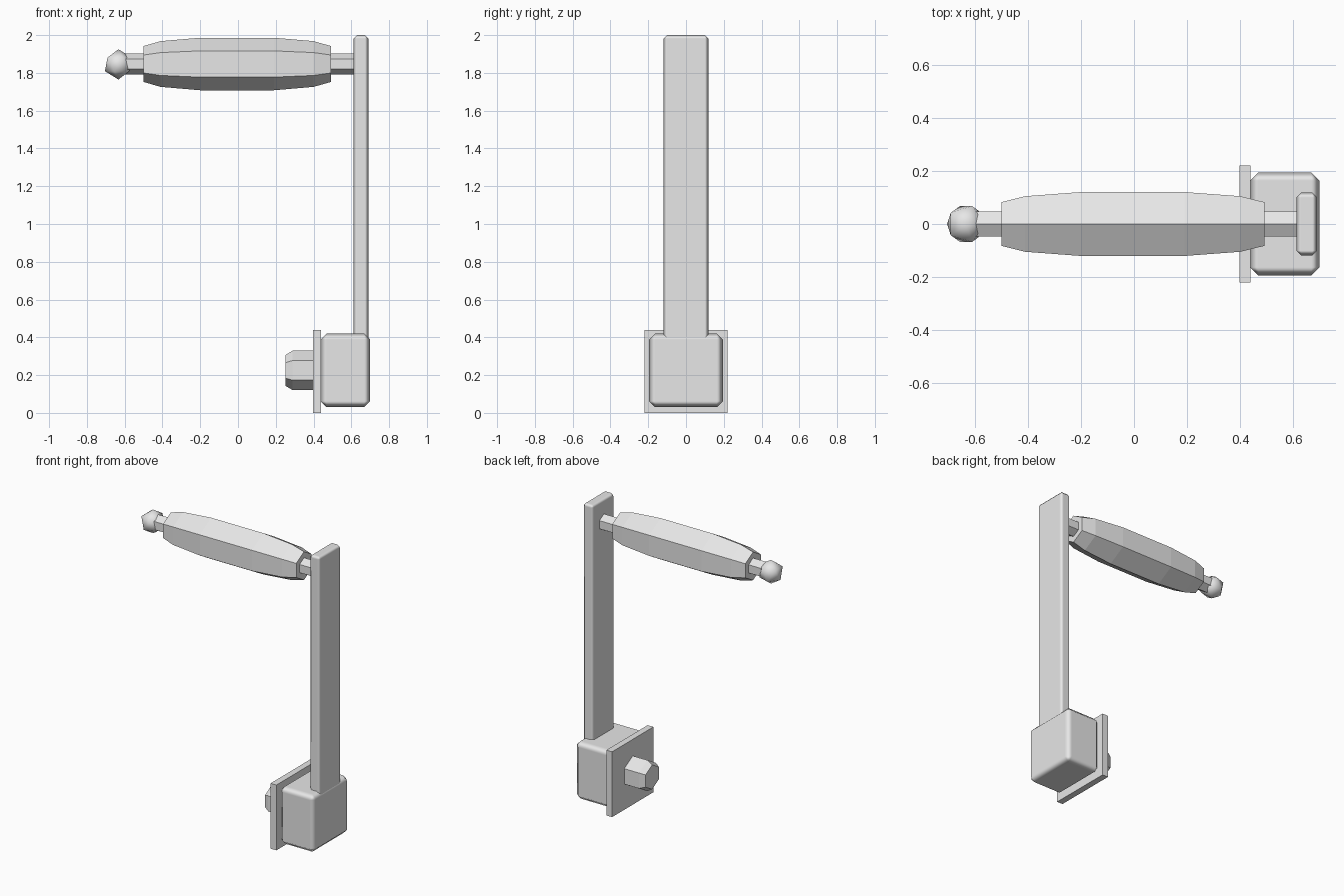
import bpy, bmesh, math

if "Cube" in bpy.data.objects:
    bpy.data.objects.remove(bpy.data.objects["Cube"])

grey = bpy.data.materials.new("plain grey")
grey.diffuse_color = (0.8, 0.8, 0.8, 1)
grey.use_nodes = True
grey.node_tree.nodes["Principled BSDF"].inputs["Base Color"].default_value = grey.diffuse_color


def finish(bm, name):
    bmesh.ops.recalc_face_normals(bm, faces=bm.faces)
    me = bpy.data.meshes.new(name)
    bm.to_mesh(me)
    bm.free()
    me.materials.append(grey)
    ob = bpy.data.objects.new(name, me)
    bpy.context.collection.objects.link(ob)
    return ob


def hex_lathe(name, z, profile):
    """Six-sided solid along x, corner up; profile is (x, radius) pairs."""
    bm = bmesh.new()
    rings = []
    for x, r in profile:
        rings.append([bm.verts.new((x, r * math.sin(i * math.pi / 3),
                                    z + r * math.cos(i * math.pi / 3)))
                      for i in range(6)])
    for a, b in zip(rings, rings[1:]):
        for i in range(6):
            j = (i + 1) % 6
            bm.faces.new((a[i], a[j], b[j], b[i]))
    bm.faces.new(rings[0])
    bm.faces.new(rings[-1])
    return finish(bm, name)


def box(name, lo, hi, bevel=0):
    bm = bmesh.new()
    bmesh.ops.create_cube(bm, size=1)
    for v in bm.verts:
        v.co = [(l + h) / 2 + c * (h - l) for c, l, h in zip(v.co, lo, hi)]
    ob = finish(bm, name)
    if bevel:
        # chamfered edges with soft shading, flat main faces
        ob.data.shade_smooth()
        mod = ob.modifiers.new("bevel", 'BEVEL')
        mod.width = bevel
        mod.segments = 1
        mod.harden_normals = True
    return ob


# grip, its shaft and the round end knob
hex_lathe("grip", 1.847, [(-0.5, 0.095), (-0.41, 0.121), (-0.2, 0.139),
                          (0.19, 0.139), (0.4, 0.121), (0.492, 0.095)])
hex_lathe("grip_shaft", 1.847, [(-0.62, 0.055), (0.63, 0.055)])
bm = bmesh.new()
bmesh.ops.create_icosphere(bm, subdivisions=1, radius=0.08)
bmesh.ops.translate(bm, verts=bm.verts, vec=(-0.633, 0, 1.845))
finish(bm, "end_knob").data.shade_smooth()

# upright arm and the block it stands in
box("crank_arm", (0.612, -0.118, 0.3), (0.69, 0.118, 2.0), 0.018)
box("hub_block", (0.437, -0.195, 0.03), (0.70, 0.195, 0.42), 0.032)

# mounting plate with the chamfered hexagonal axle
box("mounting_plate", (0.397, -0.22, 0.0), (0.44, 0.22, 0.44))
hex_lathe("axle", 0.225, [(0.252, 0.082), (0.288, 0.104), (0.42, 0.104)])
